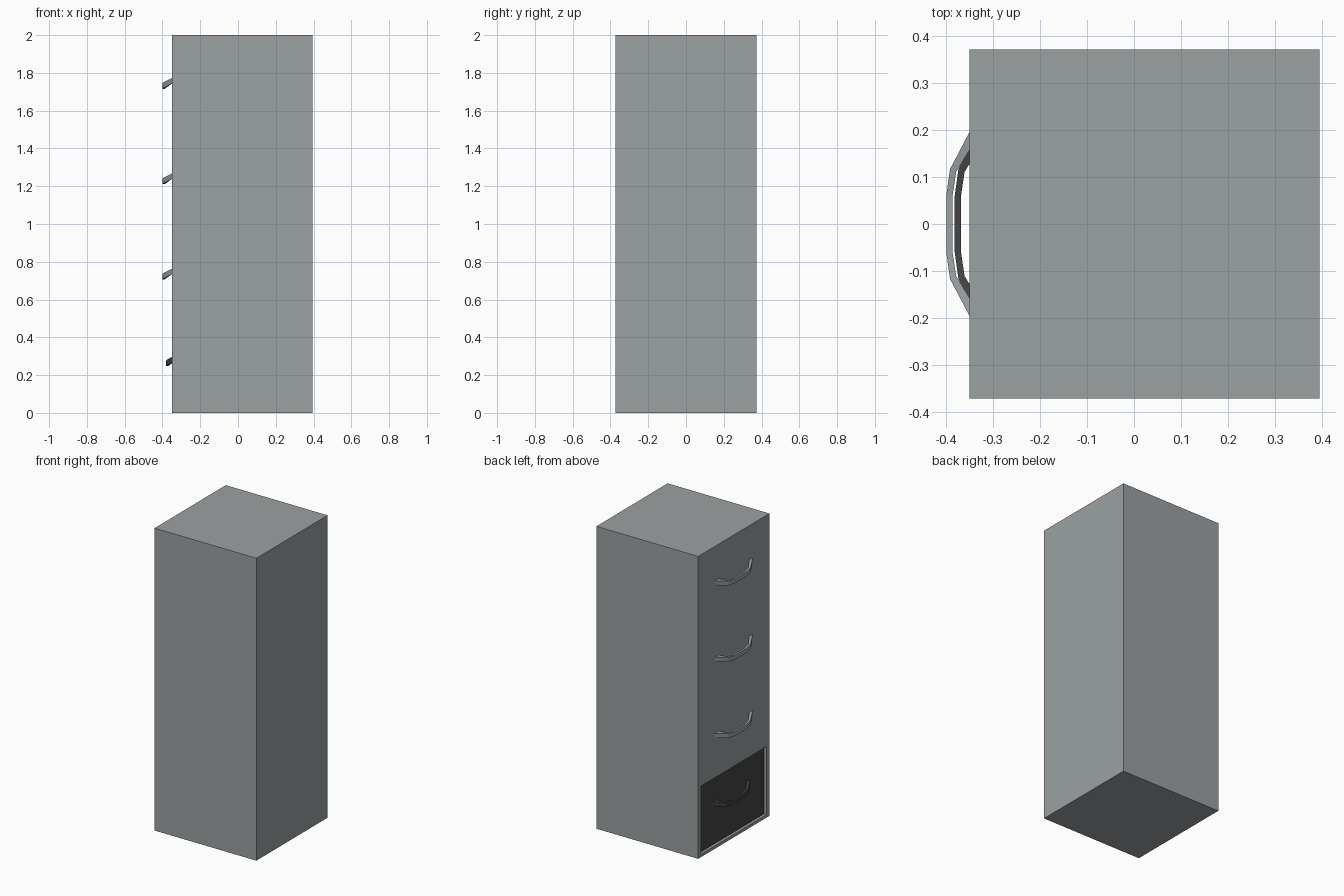
import bpy, bmesh

if "Cube" in bpy.data.objects:
    bpy.data.objects.remove(bpy.data.objects["Cube"], do_unlink=True)


def material(name, colour):
    m = bpy.data.materials.new(name)
    m.use_nodes = True
    m.diffuse_color = colour
    m.node_tree.nodes["Principled BSDF"].inputs["Base Color"].default_value = colour
    return m


GREY = material("grey steel", (0.33, 0.355, 0.365, 1))
DARK = material("dark steel", (0.06, 0.06, 0.06, 1))

FRONT, BACK, HALF, TOP = -0.35, 0.395, 0.372, 2.0
RECESS = 0.018


def finish(bm, name, mat):
    bmesh.ops.recalc_face_normals(bm, faces=bm.faces)
    mesh = bpy.data.meshes.new(name)
    bm.to_mesh(mesh)
    bm.free()
    mesh.materials.append(mat)
    obj = bpy.data.objects.new(name, mesh)
    bpy.context.collection.objects.link(obj)
    return obj


def box(x0, x1, y0, y1, z0, z1):
    bm = bmesh.new()
    bmesh.ops.create_cube(bm, size=1)
    for v in bm.verts:
        v.co = (x1 if v.co.x > 0 else x0,
                y1 if v.co.y > 0 else y0,
                z1 if v.co.z > 0 else z0)
    return bm


# Cabinet with a shallow opening for the lowest drawer
bm = box(FRONT, BACK, -HALF, HALF, 0, TOP)
bm.normal_update()
face = next(f for f in bm.faces if f.normal.x < -0.9)
bmesh.ops.inset_region(bm, faces=[face], thickness=0.03)
for v in face.verts:
    v.co = (FRONT, 0.342 if v.co.y > 0 else -0.342, 0.47 if v.co.z > 1 else 0.02)
bmesh.ops.inset_region(bm, faces=[face], thickness=0)
for v in face.verts:
    v.co.x += RECESS + 0.012
finish(bm, "cabinet_body", GREY)

# Dark lowest drawer front, set back in its opening
finish(box(FRONT + RECESS, FRONT + RECESS + 0.012, -0.342, 0.342, 0.02, 0.47),
       "bottom_drawer_front", DARK)


# Bowed pull handle: outer x, outer y, inner x, inner y, drop below the mount
HALF_PATH = [(0, 0.197, 0, 0.158, 0),
             (-0.042, 0.117, -0.029, 0.111, 0.021),
             (-0.05, 0.06, -0.037, 0.057, 0.027)]


def handle(name, x, top, mat, height=0.029):
    bm = bmesh.new()
    stations = [(s, 1) for s in HALF_PATH] + [(s, -1) for s in reversed(HALF_PATH)]
    rings = []
    for (xo, yo, xi, yi, drop), side in stations:
        z = top - drop
        rings.append([bm.verts.new(p) for p in (
            (x + xo, side * yo, z), (x + xi, side * yi, z),
            (x + xi, side * yi, z - height), (x + xo, side * yo, z - height))])
    for a, b in zip(rings, rings[1:]):
        for i in range(4):
            j = (i + 1) % 4
            bm.faces.new((a[i], a[j], b[j], b[i]))
    bm.faces.new(rings[0])
    bm.faces.new(rings[-1])
    return finish(bm, name, mat)


for name, top in (("top", 1.772), ("upper", 1.267), ("lower", 0.763)):
    handle(name + "_drawer_handle", FRONT, top, GREY)
handle("bottom_drawer_handle", FRONT + RECESS, 0.304, DARK)
